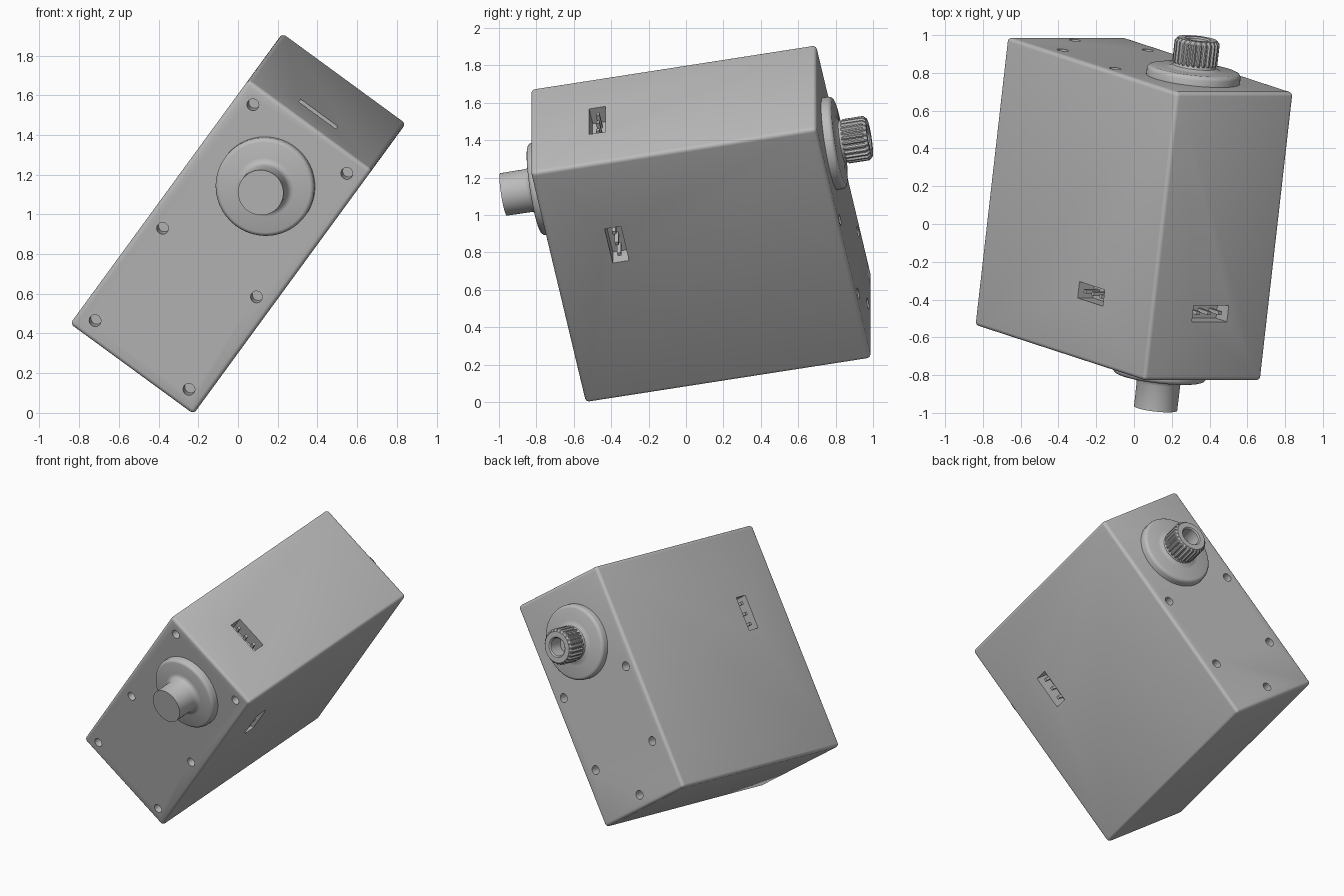
import bpy, bmesh, math
from mathutils import Matrix, Vector

if "Cube" in bpy.data.objects:
    bpy.data.objects.remove(bpy.data.objects["Cube"])

# Tilted body frame: X across, Y front to back, Z along the case
U = Vector((0.807, 0.0, -0.59)).normalized()
V = Vector((0.577, -0.189, 0.795))
V = (V - U * V.dot(U)).normalized()
N = V.cross(U)
FRAME = Matrix.Translation((0, 0.08, 0.953)) @ Matrix((U, N, V)).transposed().to_4x4()
HX, HY, HZ = 0.385, 0.777, 0.777
AXIS_Z = 0.39

grey = bpy.data.materials.new("grey plastic")
grey.diffuse_color = (0.5, 0.5, 0.5, 1)
grey.use_nodes = True
grey.node_tree.nodes["Principled BSDF"].inputs["Base Color"].default_value = grey.diffuse_color


def make(name, bm):
    bmesh.ops.recalc_face_normals(bm, faces=bm.faces)
    me = bpy.data.meshes.new(name)
    bm.to_mesh(me)
    bm.free()
    me.materials.append(grey)
    ob = bpy.data.objects.new(name, me)
    bpy.context.collection.objects.link(ob)
    ob.matrix_world = FRAME
    return ob


def smooth(ob, angle=35):
    bpy.ops.object.select_all(action='DESELECT')
    ob.select_set(True)
    bpy.context.view_layer.objects.active = ob
    bpy.ops.object.shade_smooth_by_angle(angle=math.radians(angle))


def add_box(bm, center, size):
    m = Matrix.Translation(center) @ Matrix.Diagonal((*size, 1))
    bmesh.ops.create_cube(bm, size=1, matrix=m)


def add_hole(bm, x, y, z, r=0.03, depth=0.16):
    m = Matrix.Translation((x, y, z)) @ Matrix.Rotation(math.pi / 2, 4, 'X')
    bmesh.ops.create_cone(bm, cap_ends=True, segments=24, radius1=r, radius2=r,
                          depth=depth, matrix=m)


def lathe(name, profile, side, n=64, tooth=0.0):
    """Revolve (radius, distance, toothed) points about the output axis."""
    bm = bmesh.new()
    rings = []
    for r, d, toothed in profile:
        ring = []
        for i in range(n):
            a = 2 * math.pi * i / n
            rr = r - (tooth if toothed and i % 4 > 1 else 0)
            ring.append(bm.verts.new((rr * math.cos(a), side * d, AXIS_Z + rr * math.sin(a))))
        rings.append(ring)
    for a, b in zip(rings, rings[1:]):
        for i in range(n):
            j = (i + 1) % n
            bm.faces.new((a[i], a[j], b[j], b[i]))
    bm.faces.new(rings[0])
    bm.faces.new(rings[-1])
    return make(name, bm)


# Case with softly rounded edges
bm = bmesh.new()
add_box(bm, (0, 0, 0), (2 * HX, 2 * HY, 2 * HZ))
bmesh.ops.bevel(bm, geom=bm.edges[:], offset=0.022, segments=4, profile=0.5, affect='EDGES')
case = make("case", bm)

# Screw holes: six in front, five at the back; three connector slots
bm = bmesh.new()
for x in (-0.293, 0.293):
    for z in (0.687, -0.098, -0.685):
        add_hole(bm, x, -HY, z)
    add_hole(bm, x * 1.04, HY, 0.104)
    add_hole(bm, x * 0.95, HY, -0.412)
add_hole(bm, 0, HY, -0.688)
SLOT_Y, SLOT_Z, LONG, WIDE, DEEP = -0.415, 0.225, 0.23, 0.088, 0.1
add_box(bm, (0, SLOT_Y, HZ), (LONG, WIDE, 2 * DEEP))
for s in (-1, 1):
    add_box(bm, (s * HX, SLOT_Y, SLOT_Z), (2 * DEEP, WIDE, LONG))
cutter = make("cutter", bm)
cutter.hide_render = True

bpy.context.view_layer.objects.active = case
mod = case.modifiers.new("cut", 'BOOLEAN')
mod.operation, mod.solver, mod.object = 'DIFFERENCE', 'EXACT', cutter
bpy.ops.object.modifier_apply(modifier=mod.name)
bpy.data.objects.remove(cutter)
smooth(case)

# Three contact pins standing in each slot
bm = bmesh.new()
PIN, LEN = 0.02, 0.09
for k in (-1, 0, 1):
    o = k * 0.072
    add_box(bm, (o, SLOT_Y, HZ - DEEP + LEN / 2), (PIN, PIN, LEN))
    for s in (-1, 1):
        add_box(bm, (s * (HX - DEEP + LEN / 2), SLOT_Y, SLOT_Z + o), (LEN, PIN, PIN))
make("contact_pins", bm)

# Round collar, shared by both ends
collar = [(0.25, 0.76, 0), (0.25, 0.808, 0), (0.247, 0.818, 0), (0.24, 0.826, 0),
          (0.23, 0.83, 0), (0.15, 0.83, 0)]
fillet = [(0.15, 0.83, 0), (0.135, 0.834, 0), (0.123, 0.844, 0), (0.116, 0.862, 0)]

# Plain rear bearing shaft
smooth(lathe("front_shaft", collar + fillet[1:] + [(0.115, 1.0, 0)], -1))

# Collar and toothed output spline with a screw bore
smooth(lathe("back_collar", collar + [(0.135, 0.834, 0), (0.115, 0.844, 0), (0.108, 0.87, 0)], 1))
spline = [(0.108, 0.85, 0), (0.12, 0.865, 1), (0.12, 0.975, 1), (0.104, 0.992, 0),
          (0.068, 0.992, 0), (0.06, 0.984, 0), (0.06, 0.89, 0)]
smooth(lathe("output_spline", spline, 1, n=100, tooth=0.01), 30)
